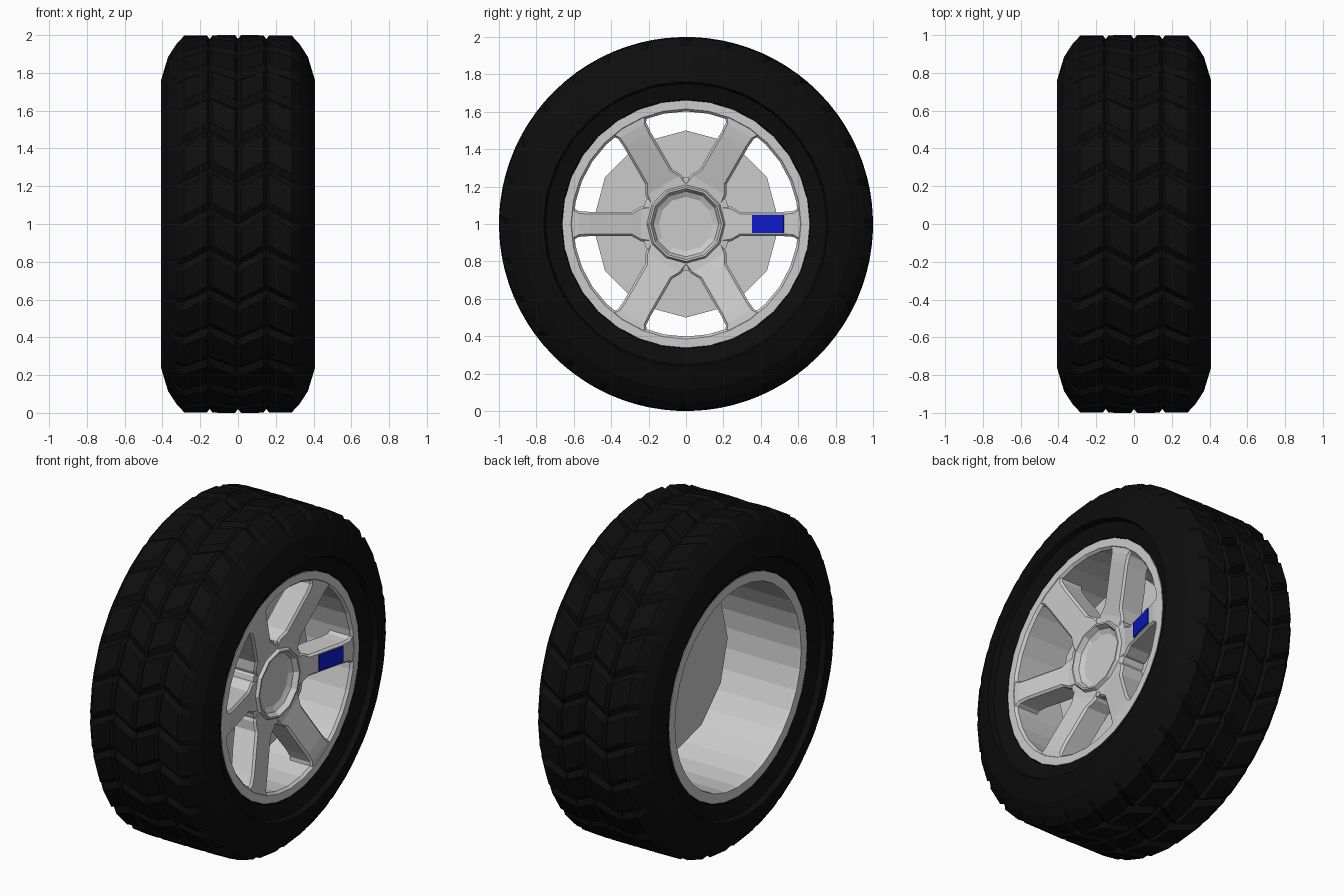
import bpy, bmesh
from math import sin, cos, pi, radians
from mathutils import Matrix, Vector

if "Cube" in bpy.data.objects:
    bpy.data.objects.remove(bpy.data.objects["Cube"])


def material(name, rgb):
    m = bpy.data.materials.new(name)
    m.diffuse_color = (*rgb, 1)
    m.use_nodes = True
    m.node_tree.nodes["Principled BSDF"].inputs["Base Color"].default_value = m.diffuse_color
    return m


def finish(name, bm, mat=None):
    bmesh.ops.recalc_face_normals(bm, faces=bm.faces[:])
    me = bpy.data.meshes.new(name)
    bm.to_mesh(me)
    bm.free()
    ob = bpy.data.objects.new(name, me)
    bpy.context.collection.objects.link(ob)
    if mat:
        me.materials.append(mat)
    return ob


def point(x, r, a):
    """Point on the wheel: x along the axle, radius and angle (0 = front, rising)."""
    return Vector((x, -r * cos(a), 1 + r * sin(a)))


def bridge(bm, rings, closed):
    n = len(rings[0])
    for i in range(len(rings) if closed else len(rings) - 1):
        p, q = rings[i], rings[(i + 1) % len(rings)]
        for k in range(n):
            bm.faces.new((p[k], p[(k + 1) % n], q[(k + 1) % n], q[k]))


def lathe(name, profile, sides, closed, mat=None):
    bm = bmesh.new()
    rings = [[bm.verts.new(point(x, r, 2 * pi * k / sides)) for k in range(sides)]
             for x, r in profile]
    bridge(bm, rings, closed)
    if not closed:
        bm.faces.new(rings[0])
        bm.faces.new(rings[-1])
    return finish(name, bm, mat)


rubber = material("rubber", (0.004, 0.004, 0.004))
blue = material("blue", (0.004, 0.01, 0.58))

# Tyre: half profile (x, radius, cross groove depth), mirrored, chevron lugs
half = [(0.32, 0.65, 0), (0.35, 0.665, 0), (0.375, 0.75, 0), (0.408, 0.76, 0),
        (0.37, 0.885, 0), (0.325, 0.955, 0.008), (0.285, 0.997, 0.025),
        (0.165, 1.0, 0.025), (0.15, 0.98, 0.012), (0.135, 1.0, 0.025),
        (0.015, 1.0, 0.025), (0, 0.98, 0.012)]
profile = half + [(-x, r, d) for x, r, d in half[-2::-1]]
LUGS = 28
bm = bmesh.new()
rings = []
for x, r, depth in profile:
    zigzag = 0.085 * max(0, 1 - abs(abs(x) - 0.15) / 0.15)
    ring = []
    for lug in range(LUGS):
        for t, cut in ((0, 1), (0.16, 0), (0.84, 0)):
            a = 2 * pi * (lug + t) / LUGS + zigzag
            ring.append(bm.verts.new(point(x, r - cut * depth, a)))
    rings.append(ring)
bridge(bm, rings, True)
finish("tyre", bm, rubber)

# Rim barrel, open at the back
lathe("rim_barrel", [(0.335, 0.602), (0.35, 0.615), (0.35, 0.662),
                     (-0.35, 0.662), (-0.35, 0.605), (-0.33, 0.602)], 32, True)

# Hub with recessed cap and the disc behind the spokes
lathe("hub_and_disc", [(0.235, 0.145), (0.25, 0.175), (0.28, 0.19), (0.28, 0.2),
                       (0.262, 0.21), (0.258, 0.25), (0.12, 0.25), (0.12, 0.5),
                       (0.07, 0.5)], 12, False)


# Spokes: stations of (radius, extra half width, front x, back x)
stations = [(0.19, 0.035, 0.262, 0.12), (0.24, 0.028, 0.265, 0.12),
            (0.29, 0, 0.278, 0.13), (0.42, 0, 0.31, 0.16),
            (0.52, 0, 0.335, 0.19), (0.575, 0.004, 0.345, 0.2),
            (0.615, 0.03, 0.347, 0.2)]
for i in range(6):
    width = 0.065 if i % 3 == 0 else 0.082
    bm = bmesh.new()
    rings = []
    for r, extra, front, back in stations:
        w = width + extra
        section = [(front, w - 0.012), (front - 0.012, w), (back, w),
                   (back, -w), (front - 0.012, -w), (front, -w + 0.012)]
        rings.append([bm.verts.new((x, r, z)) for x, z in section])
    bridge(bm, rings, False)
    bm.faces.new(rings[0])
    bm.faces.new(rings[-1])
    turn = Matrix.Translation((0, 0, 1)) @ Matrix.Rotation(radians(60 * i), 4, 'X')
    bm.transform(turn)
    finish(f"spoke_{i + 1}", bm)

# Blue plate lying on the right-hand spoke
bm = bmesh.new()
bmesh.ops.create_cube(bm, size=1)
bmesh.ops.scale(bm, vec=(0.008, 0.176, 0.094), verts=bm.verts[:])
bm.transform(Matrix.Translation((0.318, 0.438, 1))
             @ Matrix.Rotation(radians(-14), 4, 'Z'))
finish("blue_plate", bm, blue)
